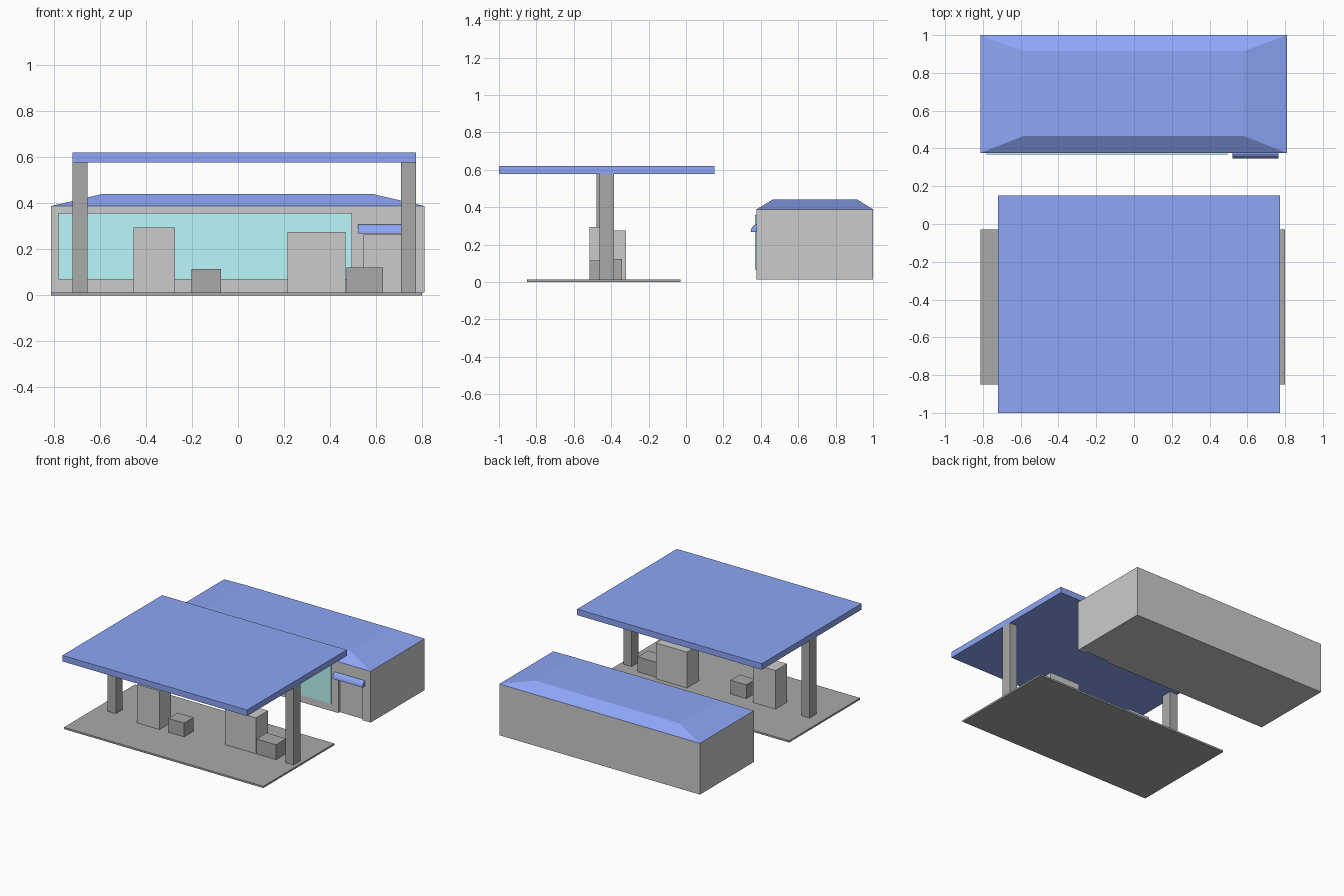
import bpy, bmesh, math

if "Cube" in bpy.data.objects:
    bpy.data.objects.remove(bpy.data.objects["Cube"])


def material(name, rgb):
    m = bpy.data.materials.new(name)
    m.diffuse_color = (*rgb, 1)
    m.use_nodes = True
    m.node_tree.nodes["Principled BSDF"].inputs["Base Color"].default_value = m.diffuse_color
    return m


BLUE = material("blue", (0.27, 0.38, 0.93))
CYAN = material("glass", (0.5, 0.93, 0.96))
DARK = material("dark_grey", (0.4, 0.4, 0.4))


def finish(name, bm, mat):
    bmesh.ops.recalc_face_normals(bm, faces=bm.faces)
    me = bpy.data.meshes.new(name)
    bm.to_mesh(me)
    bm.free()
    ob = bpy.data.objects.new(name, me)
    bpy.context.collection.objects.link(ob)
    if mat:
        me.materials.append(mat)
    return ob


def box(name, x, y, z, mat=None, top=None):
    """Box from ranges; top = (x range, y range) narrows the upper face."""
    tx, ty = top or (x, y)
    bm = bmesh.new()
    bmesh.ops.create_cube(bm, size=1)
    for v in bm.verts:
        up = v.co.z > 0
        v.co = ((tx if up else x)[v.co.x > 0],
                (ty if up else y)[v.co.y > 0], z[up])
    return finish(name, bm, mat)


def extrude_x(name, profile, x0, x1, mat):
    """Extrude a (y, z) profile along x."""
    bm = bmesh.new()
    face = bm.faces.new([bm.verts.new((x0, y, z)) for y, z in profile])
    ext = bmesh.ops.extrude_face_region(bm, geom=[face])["geom"]
    bmesh.ops.translate(bm, vec=(x1 - x0, 0, 0),
                        verts=[g for g in ext if isinstance(g, bmesh.types.BMVert)])
    return finish(name, bm, mat)


G = 0.013  # top of the forecourt slab

# Forecourt and canopy
box("forecourt_slab", (-0.813, 0.80), (-0.85, -0.03), (0, G), DARK)
box("canopy", (-0.72, 0.774), (-1.0, 0.152), (0.577, 0.621), BLUE)
box("left_pillar", (-0.72, -0.654), (-0.478, -0.40), (G, 0.577), DARK)
box("right_pillar", (0.709, 0.774), (-0.462, -0.385), (G, 0.577), DARK)

# Pumps and the low bins beside them
box("left_pump", (-0.455, -0.274), (-0.516, -0.385), (G, 0.295))
box("right_pump", (0.216, 0.467), (-0.46, -0.32), (G, 0.275))
box("left_bin", (-0.202, -0.074), (-0.516, -0.408), (G, 0.114), DARK)
box("right_bin", (0.472, 0.63), (-0.46, -0.342), (G, 0.122), DARK)

# Shop body with a recessed doorway
shop = box("shop_walls", (-0.813, 0.81), (0.376, 1.0), (G, 0.388))
cutter = box("doorway_cutter", (0.548, 0.742), (0.3, 0.394), (G - 0.05, 0.265))
cutter.hide_render = True
cutter.hide_viewport = True
cut = shop.modifiers.new("doorway", "BOOLEAN")
cut.operation = "DIFFERENCE"
cut.object = cutter
cut.solver = "EXACT"

# Hipped roof with a flat top
box("shop_roof", (-0.813, 0.81), (0.376, 1.0), (0.388, 0.441), BLUE,
    top=((-0.587, 0.583), (0.465, 0.915)))

# Shop window, and rounded awning over the door
box("shop_window", (-0.78, 0.495), (0.369, 0.378), (0.068, 0.357), CYAN)
arc = [(0.38 - 0.034 * math.sin(a), 0.268 + 0.04 * math.cos(a))
       for a in (i * math.pi / 10 for i in range(6))]
extrude_x("door_awning", arc + [(0.38, 0.268)], 0.522, 0.765, BLUE)
